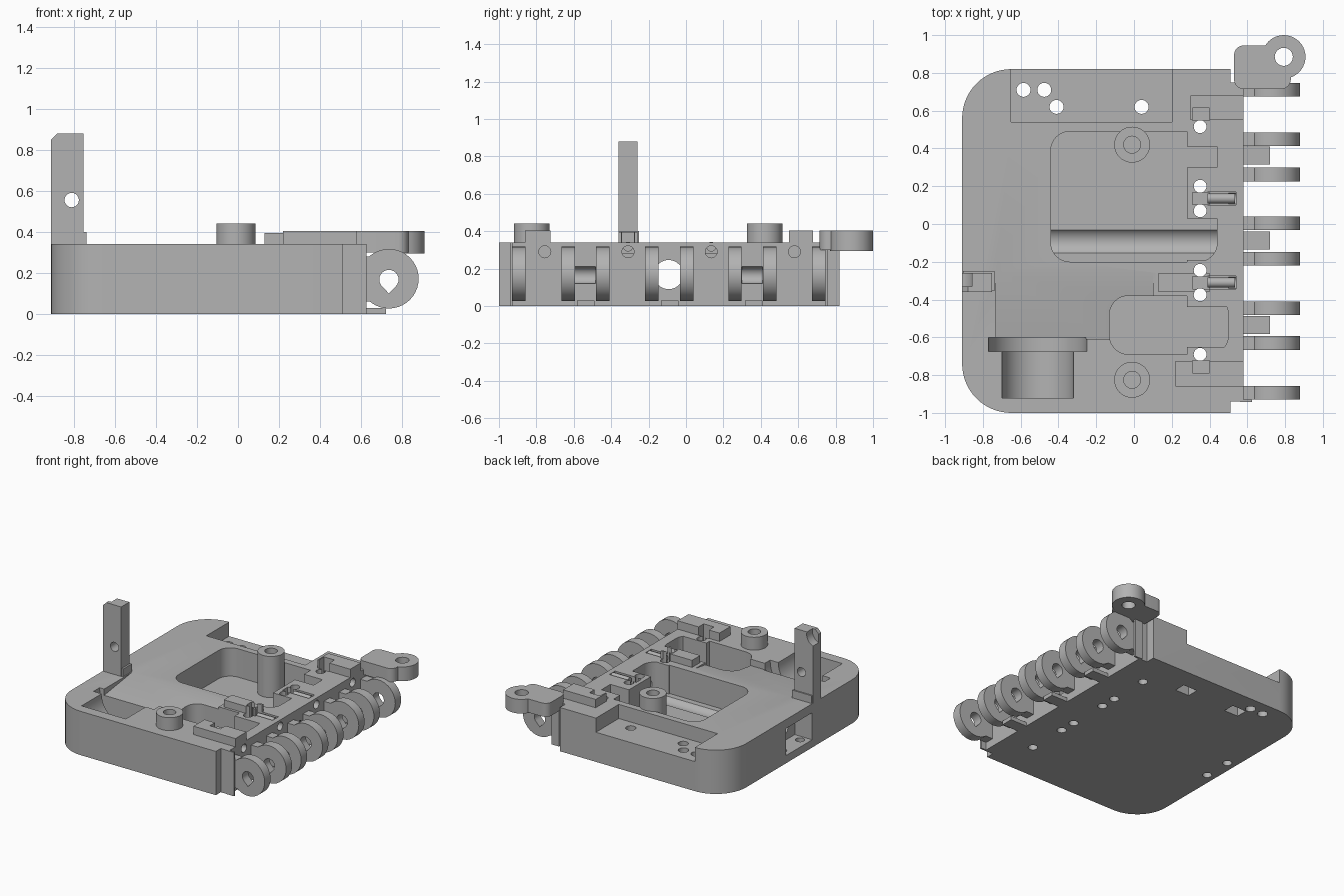
import bpy, bmesh
from math import sin, cos, pi, radians

if "Cube" in bpy.data.objects:
    bpy.data.objects.remove(bpy.data.objects["Cube"], do_unlink=True)

GRAY = (0.45, 0.45, 0.45, 1)
mat = bpy.data.materials.new("plain_gray")
mat.use_nodes = True
mat.diffuse_color = GRAY
mat.node_tree.nodes["Principled BSDF"].inputs["Base Color"].default_value = GRAY


def circle(cx, cy, r, n=40):
    return [(cx + r * cos(2 * pi * i / n), cy + r * sin(2 * pi * i / n)) for i in range(n)]


def rect(x0, x1, y0, y1):
    return [(x0, y0), (x1, y0), (x1, y1), (x0, y1)]


def rounded(x0, x1, y0, y1, r, n=8):
    pts = []
    corners = [(x1 - r, y1 - r), (x0 + r, y1 - r), (x0 + r, y0 + r), (x1 - r, y0 + r)]
    for k, (cx, cy) in enumerate(corners):
        for i in range(n + 1):
            a = (k + i / n) * pi / 2
            pts.append((cx + r * cos(a), cy + r * sin(a)))
    return pts


def prism(name, pts, axis, lo, hi):
    """Extrude a flat outline along one axis."""
    place = {"X": lambda a, b, t: (t, a, b),
             "Y": lambda a, b, t: (a, t, b),
             "Z": lambda a, b, t: (a, b, t)}[axis]
    bm = bmesh.new()
    bottom = [bm.verts.new(place(a, b, lo)) for a, b in pts]
    top = [bm.verts.new(place(a, b, hi)) for a, b in pts]
    bm.faces.new(bottom)
    bm.faces.new(top)
    n = len(pts)
    for i in range(n):
        j = (i + 1) % n
        bm.faces.new((bottom[i], bottom[j], top[j], top[i]))
    bmesh.ops.recalc_face_normals(bm, faces=bm.faces)
    mesh = bpy.data.meshes.new(name)
    bm.to_mesh(mesh)
    bm.free()
    mesh.materials.append(mat)
    obj = bpy.data.objects.new(name, mesh)
    bpy.context.scene.collection.objects.link(obj)
    return obj


def combine(obj, others, op="DIFFERENCE"):
    for other in others:
        other.hide_render = True
        mod = obj.modifiers.new(op.lower(), "BOOLEAN")
        mod.operation = op
        mod.solver = "EXACT"
        mod.object = other
    bpy.context.view_layer.update()
    deps = bpy.context.evaluated_depsgraph_get()
    mesh = bpy.data.meshes.new_from_object(obj.evaluated_get(deps))
    obj.modifiers.clear()
    obj.data = mesh
    for other in others:
        bpy.data.objects.remove(other, do_unlink=True)


def cut(pts, axis, lo, hi):
    return prism("cutter", pts, axis, lo, hi)


def hole(x, y, r, lo=-0.1, hi=0.6):
    return cut(circle(x, y, r, 24), "Z", lo, hi)


TOP = 0.34
UNITS = [0.58, 0.135, -0.31, -0.755]

# Base housing: large radii on the left edge, stepped ends on the right
arc = [p for p in rounded(-0.91, 0.6, -1, 0.82, 0.26, 14) if p[0] < -0.6]
outline = arc + [(0.51, -1), (0.51, -0.94), (0.58, -0.94),
                 (0.58, 0.75), (0.51, 0.75), (0.51, 0.82)]
body = prism("housing", outline, "Z", 0, TOP)

# Pockets, rear shelf, stepped round bay, ramp, long bore and side slot
combine(body, [
    cut(rounded(-0.44, 0.44, -0.2, 0.49, 0.1), "Z", 0.12, 0.5),
    cut(rounded(-0.13, 0.5, -0.69, -0.38, 0.1), "Z", 0.13, 0.5),
    cut(rect(-0.65, 0.2, 0.54, 0.9), "Z", 0.23, 0.5),
    cut([(-0.25, TOP + 0.001), (-0.61, 0.29), (-0.61, 0.5), (-0.25, 0.5)], "X", -0.73, 0.1),
    cut(circle(-0.51, TOP, 0.19), "Y", -0.92, -0.66),
    cut(circle(-0.51, TOP, 0.26), "Y", -0.675, -0.6),
    cut(circle(-0.093, 0.168, 0.078), "X", -1, 0.7),
    cut(rect(-0.25, 0.07, 0.06, 0.27), "X", -1, -0.76),
])

# Guide blocks along the hinge side
blocks = [(0.28, 0.55, 0.41, 0.53, TOP), (0.28, 0.55, 0.03, 0.3, TOP),
          (0.28, 0.55, -0.44, -0.19, TOP), (0.28, 0.55, -0.74, -0.65, TOP),
          (0.3, 0.58, 0.55, 0.68, 0.405), (0.22, 0.58, -0.86, -0.725, 0.405),
          (0.13, 0.4, -0.36, -0.26, 0.395)]
combine(body, [prism("guide", rect(*b[:4]), "Z", 0.05, b[4]) for b in blocks], "UNION")

# Vertical pin holes, slots, rear shelf holes and square nut traps
cutters = [hole(0.35, y, 0.034) for y in (0.515, 0.2, 0.07, -0.245, -0.375, -0.69)]
for y in UNITS:
    cutters.append(cut(rect(0.31, 0.4, y - 0.033, y + 0.033), "Z", 0.25, 0.5))
    cutters.append(cut(circle(y, 0.29, 0.032, 24), "X", 0.5, 0.7))
for y in UNITS[1:3]:
    cutters.append(cut(rect(0.39, 0.54, y - 0.035, y + 0.035), "Z", 0.28, 0.5))
for x, y in [(-0.585, 0.71), (-0.475, 0.71), (-0.41, 0.62), (0.04, 0.62)]:
    cutters.append(hole(x, y, 0.037))
for x in (-0.41, 0.04):
    cutters.append(cut(rect(x - 0.06, x + 0.06, 0.575, 0.665), "Z", -0.1, 0.07))
for y in (-0.2, 0.02):
    cutters.append(hole(-0.84, y, 0.033, -0.1, 0.15))
for y in (-0.54, 0.355):
    cutters.append(cut(circle(0.585, 0.165, 0.046, 24), "Y", y - 0.055, y + 0.055))
combine(body, cutters)

# Cross pins in the two middle guides
for i, y in enumerate(UNITS[1:3]):
    prism(f"cross_pin_{i + 1}", circle(y, 0.317, 0.026, 20), "X", 0.39, 0.535)

# Screw bosses
for name, y, base in [("rear_boss", 0.42, 0.11), ("front_boss", -0.825, 0.3)]:
    boss = prism(name, circle(-0.01, y, 0.095), "Z", base, 0.44)
    combine(boss, [hole(-0.01, y, 0.045, 0.14)])

# Hinge lugs with teardrop holes
teardrop = [(0.735 + 0.047 * cos(radians(a)), 0.168 + 0.047 * sin(radians(a)))
            for a in range(-45, 226, 15)] + [(0.735, 0.1)]
for i, y in enumerate([-0.893, -0.63, -0.445, -0.183, 0.003, 0.262, 0.448, 0.71]):
    lug = prism(f"hinge_lug_{i + 1}", circle(0.735, 0.172, 0.145), "Y", y - 0.036, y + 0.036)
    neck = prism("neck", rect(0.56, 0.68, 0.06, 0.28), "Y", y - 0.036, y + 0.036)
    combine(lug, [neck], "UNION")
    combine(lug, [cut(teardrop, "Y", y - 0.1, y + 0.1)])

# Thin floor tabs between the lug pairs
for i, y in enumerate([-0.535, -0.087, 0.362]):
    prism(f"floor_tab_{i + 1}", rect(0.56, 0.72, y - 0.047, y + 0.047), "Z", 0, 0.03)

# Side strips beside the outermost lugs
prism("front_strip", rect(0.56, 0.625, -0.942, -0.928), "Z", 0, TOP)
prism("rear_strip", rect(0.56, 0.625, 0.745, 0.76), "Z", 0, TOP)

# Upright post with cross hole and scooped tip
post = prism("upright_post", rect(-0.91, -0.752, -0.36, -0.26), "Z", 0.32, 0.88)
combine(post, [cut(circle(-0.81, 0.555, 0.035, 24), "Y", -0.5, -0.1),
               cut(circle(-0.935, 0.86, 0.08), "Y", -0.33, -0.2),
               cut([(-0.93, 0.83), (-0.86, 0.9), (-0.93, 0.9)], "Y", -0.5, -0.1)])
prism("post_foot", rect(-0.905, -0.738, -0.355, -0.25), "Z", 0.32, 0.4)

# Corner eyelet arm
arm = prism("eyelet_arm", rounded(0.53, 0.83, 0.715, 0.945, 0.05), "Z", 0.3, 0.405)
combine(arm, [prism("ring", circle(0.793, 0.885, 0.115), "Z", 0.295, 0.405)], "UNION")
combine(arm, [hole(0.793, 0.885, 0.048)])

# Smooth the round walls, keep edges crisp
for obj in bpy.context.scene.objects:
    if obj.type == "MESH" and mat.name in obj.data.materials:
        obj.data.shade_smooth()
        obj.data.set_sharp_from_angle(angle=radians(30))
